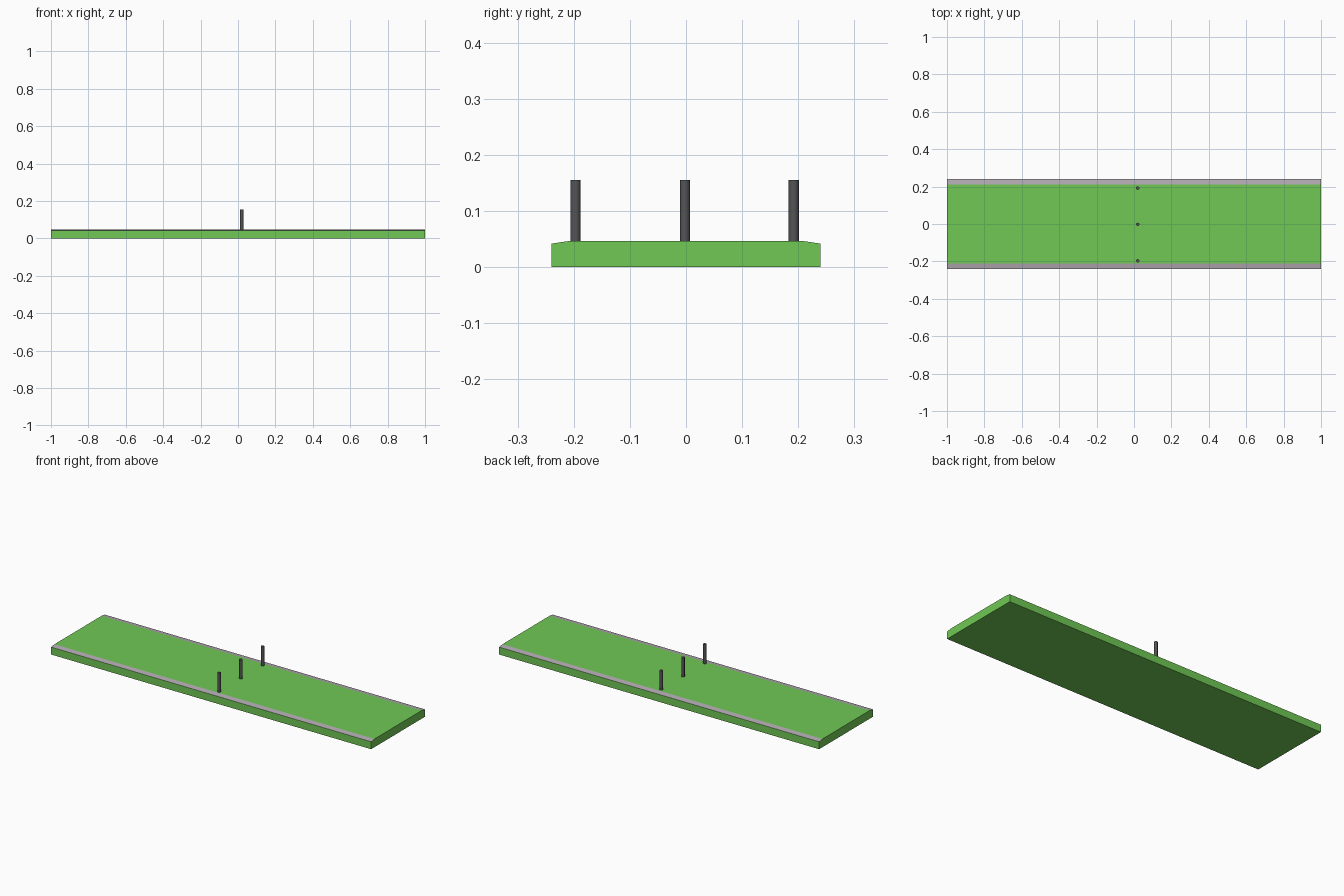
import bpy, bmesh

if "Cube" in bpy.data.objects:
    bpy.data.objects.remove(bpy.data.objects["Cube"])


def material(name, rgb):
    m = bpy.data.materials.new(name)
    m.diffuse_color = (*rgb, 1)
    m.use_nodes = True
    m.node_tree.nodes["Principled BSDF"].inputs["Base Color"].default_value = m.diffuse_color
    return m


green = material("green", (0.16, 0.58, 0.09))
pale = material("pale_grey", (0.45, 0.41, 0.45))
dark = material("dark_grey", (0.09, 0.09, 0.09))

# Slab: cross-section in y/z with sloped long edges, extruded along x
half = [(0.24, 0.0), (0.24, 0.042), (0.21, 0.0465)]
profile = half + [(-y, z) for y, z in reversed(half)]
bm = bmesh.new()
end = bm.faces.new([bm.verts.new((-1, y, z)) for y, z in profile])
ext = bmesh.ops.extrude_face_region(bm, geom=[end], use_keep_orig=True)
bmesh.ops.translate(bm, vec=(2, 0, 0),
                    verts=[g for g in ext["geom"] if isinstance(g, bmesh.types.BMVert)])
bmesh.ops.recalc_face_normals(bm, faces=bm.faces)
# Pale strips on the sloped edges
for f in bm.faces:
    f.material_index = int(0.01 < abs(f.normal.y) < 0.9)
mesh = bpy.data.meshes.new("slab")
bm.to_mesh(mesh)
bm.free()
mesh.materials.append(green)
mesh.materials.append(pale)
bpy.context.collection.objects.link(bpy.data.objects.new("slab", mesh))

# Row of three upright posts across the middle
BASE, TOP = 0.046, 0.155
for i, y in enumerate((-0.197, -0.002, 0.192)):
    bpy.ops.mesh.primitive_cylinder_add(vertices=24, radius=0.009, depth=TOP - BASE,
                                        location=(0.02, y, (TOP + BASE) / 2))
    post = bpy.context.object
    post.name = f"post_{i + 1}"
    post.data.materials.append(dark)
    bpy.ops.object.shade_smooth_by_angle()
